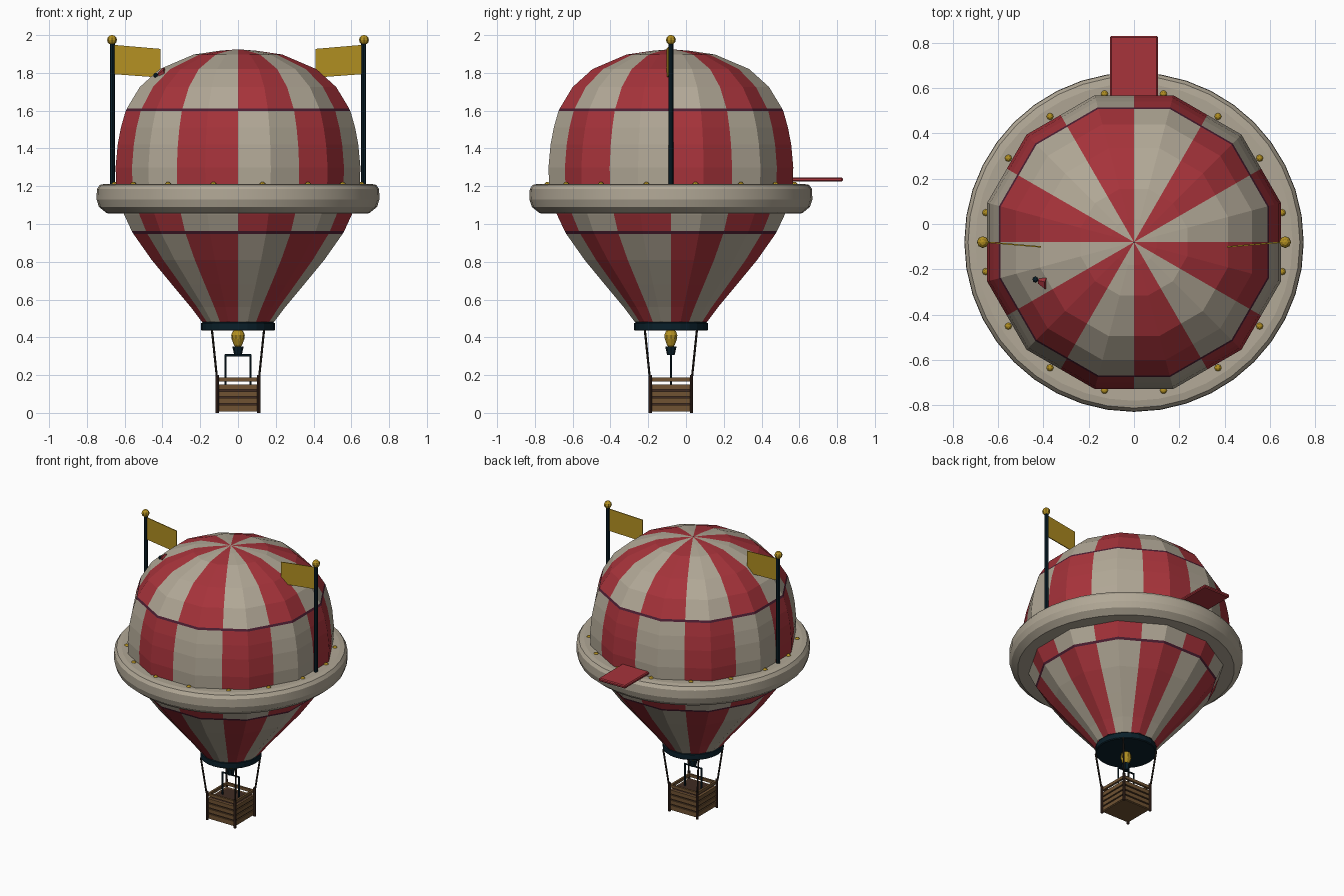
import bpy, bmesh, math
from mathutils import Vector, Matrix

cube = bpy.data.objects.get("Cube")
if cube:
    bpy.data.objects.remove(cube)

CY = -0.08  # the balloon axis; the plank reaches out behind it


def material(name, rgb):
    m = bpy.data.materials.new(name)
    m.use_nodes = True
    m.diffuse_color = (*rgb, 1)
    m.node_tree.nodes["Principled BSDF"].inputs["Base Color"].default_value = (*rgb, 1)
    return m


CREAM = material("cream cloth", (0.44, 0.39, 0.305))
RED = material("red cloth", (0.385, 0.033, 0.043))
TRIM = material("dark maroon trim", (0.075, 0.013, 0.032))
NAVY = material("navy metal", (0.003, 0.014, 0.023))
GOLD = material("gold", (0.45, 0.28, 0.016))
WOOD = material("brown wood", (0.16, 0.085, 0.032))
DARK_WOOD = material("dark wood", (0.05, 0.024, 0.016))
ROPE = material("dark rope", (0.022, 0.016, 0.012))


def finish(bm, name, *mats):
    bmesh.ops.recalc_face_normals(bm, faces=bm.faces)
    mesh = bpy.data.meshes.new(name)
    bm.to_mesh(mesh)
    bm.free()
    ob = bpy.data.objects.new(name, mesh)
    ob.location.y = CY
    bpy.context.collection.objects.link(ob)
    for m in mats:
        mesh.materials.append(m)
    return ob


def lathe(name, profile, sides, mats, gores=False, closed=False, caps=False, rule=None):
    """Turn (radius, z) points; gores puts an extra vertex in the middle of each side."""
    bm = bmesh.new()
    n = sides * 2 if gores else sides
    rings = []
    for r, z in profile:
        ring = []
        for i in range(n):
            a = math.tau * i / n
            k = r / math.cos(math.pi / sides) if gores and i % 2 else r
            ring.append(bm.verts.new((k * math.cos(a), k * math.sin(a), z)))
        rings.append(ring)
    pairs = list(zip(rings, rings[1:]))
    if closed:
        pairs.append((rings[-1], rings[0]))
    for lo, hi in pairs:
        for i in range(n):
            j = (i + 1) % n
            f = bm.faces.new((lo[i], lo[j], hi[j], hi[i]))
            if rule:
                f.material_index = rule(i, f.calc_center_median().z)
    if caps:
        bm.faces.new(rings[0])
        bm.faces.new(rings[-1])
    return finish(bm, name, *mats)


def box(name, lo, hi, mat, bevel=0.0):
    lo, hi = Vector(lo), Vector(hi)
    bm = bmesh.new()
    m = Matrix.Translation((lo + hi) / 2) @ Matrix.Diagonal((*(hi - lo), 1))
    bmesh.ops.create_cube(bm, size=1, matrix=m)
    if bevel:
        bmesh.ops.bevel(bm, geom=bm.edges[:], offset=bevel, segments=1, affect='EDGES')
    return finish(bm, name, mat)


def rod(name, a, b, r, mat, sides=8, r2=None):
    a, b = Vector(a), Vector(b)
    d = b - a
    bm = bmesh.new()
    m = Matrix.Translation((a + b) / 2) @ d.to_track_quat('Z', 'Y').to_matrix().to_4x4()
    bmesh.ops.create_cone(bm, cap_ends=True, segments=sides, radius1=r,
                          radius2=r if r2 is None else r2, depth=d.length, matrix=m)
    return finish(bm, name, mat)


def ball(name, at, r, mat):
    bm = bmesh.new()
    bmesh.ops.create_uvsphere(bm, u_segments=8, v_segments=6, radius=r,
                              matrix=Matrix.Translation(at))
    return finish(bm, name, mat)


# Envelope: striped gores whose colours swap at the two trims and at the ring
SEAM_LOW, RING_MID, SEAM_HIGH = 0.955, 1.13, 1.605
HALF = 0.007  # half height of a trim


def cloth(i, z):
    if min(abs(z - SEAM_LOW), abs(z - SEAM_HIGH)) < HALF / 2:
        return 2
    swaps = sum(z > s for s in (SEAM_LOW, RING_MID, SEAM_HIGH))
    return (i // 2 + swaps + 1) % 2


profile = [(0.19, 0.48), (0.25, 0.56), (0.35, 0.68), (0.457, 0.81),
           (0.554, SEAM_LOW - HALF), (0.562, SEAM_LOW + HALF),
           (0.603, 1.05), (0.627, RING_MID), (0.645, 1.21), (0.648, 1.3), (0.637, 1.42),
           (0.62, 1.51), (0.595, SEAM_HIGH - HALF), (0.588, SEAM_HIGH + HALF),
           (0.52, 1.725), (0.415, 1.82), (0.235, 1.897), (0.1, 1.917), (0.002, 1.925)]
lathe("envelope", profile, 12, (CREAM, RED, TRIM), gores=True, rule=cloth)

# Padded ring around the middle
ring = lathe("ring", [(0.6, 1.055), (0.695, 1.057), (0.736, 1.09), (0.749, 1.13),
                      (0.747, 1.185), (0.732, 1.207), (0.7, 1.213), (0.62, 1.21)],
             40, (CREAM,), closed=True)
bpy.context.view_layer.objects.active = ring
ring.select_set(True)
bpy.ops.object.shade_smooth_by_angle(angle=math.radians(11))
ring.select_set(False)

# Gold studs on the ring
for i in range(16):
    a = math.tau * (i + 0.5) / 16
    ball("ring_stud", (0.667 * math.cos(a), 0.667 * math.sin(a), 1.206), 0.017, GOLD)

# Plank at the back
box("plank", (-0.105, 0.6, 1.224), (0.105, 0.91, 1.246), RED, 0.006)

# Flag poles, finials and flags on both sides
for s, side in ((1, "left"), (-1, "right")):
    rod(side + "_flag_pole", (s * 0.665, 0, 1.19), (s * 0.665, 0, 1.97), 0.013, NAVY)
    ball(side + "_finial", (s * 0.667, 0, 1.975), 0.026, GOLD)
    bm = bmesh.new()
    outline = [(0.655, -0.003, 1.793), (0.655, -0.003, 1.948),
               (0.41, -0.024, 1.927), (0.41, -0.024, 1.775)]
    face = bm.faces.new([bm.verts.new((s * x, y, z)) for x, y, z in outline])
    grown = bmesh.ops.extrude_face_region(bm, geom=[face])["geom"]
    bmesh.ops.translate(bm, vec=(0, 0.006, 0),
                        verts=[g for g in grown if isinstance(g, bmesh.types.BMVert)])
    finish(bm, side + "_flag", GOLD)

# Small dart stuck in the top
rod("dart_body", (-0.418, -0.17, 1.785), (-0.383, -0.178, 1.798), 0.016, RED, 6, 0.034)
ball("dart_tip", (-0.435, -0.165, 1.787), 0.013, NAVY)

# Neck collar
lathe("neck_collar", [(0.19, 0.435), (0.196, 0.44), (0.196, 0.475), (0.188, 0.478),
                      (0.184, 0.495)], 24, (NAVY,), caps=True)

# Burner: flame, nozzle and frame
lathe("burner_flame", [(0.01, 0.345), (0.022, 0.36), (0.034, 0.392), (0.036, 0.412),
                       (0.028, 0.432), (0.012, 0.443)], 10, (GOLD,), caps=True)
rod("burner_nozzle", (0, 0, 0.307), (0, 0, 0.352), 0.02, NAVY, 8, 0.03)
for s in (-1, 1):
    rod("burner_post", (s * 0.065, 0, 0.15), (s * 0.065, 0, 0.308), 0.006, NAVY, 6)
rod("burner_bar", (-0.068, 0, 0.305), (0.068, 0, 0.305), 0.006, NAVY, 6)

# Basket: floor, dark filled inside, corner posts, ropes, planked walls and rails
box("basket_floor", (-0.105, -0.105, 0.008), (0.105, 0.105, 0.016), WOOD)
box("basket_inside", (-0.1, -0.1, 0.014), (0.1, 0.1, 0.15), DARK_WOOD)
for sx in (-1, 1):
    for sy in (-1, 1):
        rod("basket_post", (sx * 0.109, sy * 0.109, 0), (sx * 0.109, sy * 0.109, 0.2),
            0.009, DARK_WOOD)
        rod("rope", (sx * 0.112, sy * 0.112, 0.19), (sx * 0.138, sy * 0.138, 0.44),
            0.006, ROPE, 6)


def wall_board(name, side, z0, z1):
    board = box(name, (-0.108, 0.094, z0), (0.108, 0.108, z1), WOOD)
    board.rotation_euler.z = side * math.pi / 2


for side in range(4):
    for row in range(4):
        z = 0.015 + row * 0.036
        wall_board("basket_plank", side, z, z + 0.027)
    wall_board("basket_rail", side, 0.167, 0.187)
